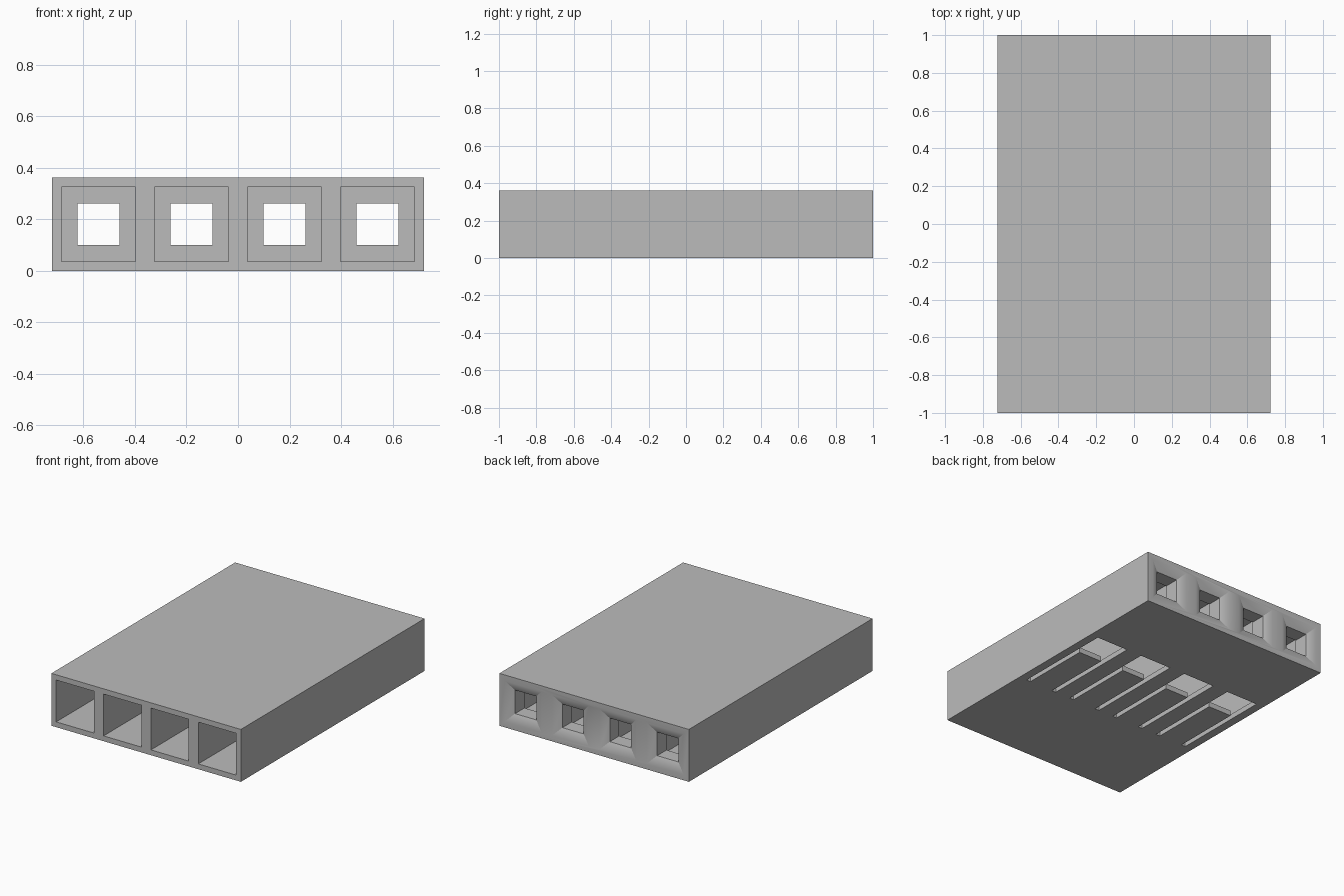
import bpy, bmesh, math

PITCH = 0.361            # each of the four cells is a square of this size
HALF = 2 * PITCH
MID = PITCH / 2
CELLS = [(i - 1.5) * PITCH for i in range(4)]

if "Cube" in bpy.data.objects:
    bpy.data.objects.remove(bpy.data.objects["Cube"])

grey = bpy.data.materials.new("plain grey")
grey.use_nodes = True
colour = (0.5, 0.5, 0.5, 1)
grey.diffuse_color = colour
grey.node_tree.nodes["Principled BSDF"].inputs["Base Color"].default_value = colour


def loft(bm, rings):
    """Skin a row of closed point loops and cap both ends."""
    loops = [[bm.verts.new(p) for p in ring] for ring in rings]
    for a, b in zip(loops, loops[1:]):
        for i in range(len(a)):
            j = (i + 1) % len(a)
            bm.faces.new((a[i], a[j], b[j], b[i]))
    bm.faces.new(loops[0][::-1])
    bm.faces.new(loops[-1])


def square(x, half, y):
    return [(x + sx * half, y, MID + sz * half)
            for sx, sz in ((-1, -1), (-1, 1), (1, 1), (1, -1))]


def finish(name, bm):
    bmesh.ops.recalc_face_normals(bm, faces=bm.faces)
    mesh = bpy.data.meshes.new(name)
    bm.to_mesh(mesh)
    bm.free()
    mesh.materials.append(grey)
    ob = bpy.data.objects.new(name, mesh)
    bpy.context.collection.objects.link(ob)
    return ob


# Solid block
bm = bmesh.new()
bmesh.ops.create_cube(bm, size=1)
for v in bm.verts:
    v.co.x *= 2 * HALF
    v.co.y *= 2
    v.co.z = (v.co.z + 0.5) * PITCH
housing = finish("connector_housing", bm)

# Contact channels: wide from the front, a small square hole, a shallow funnel at the back
bm = bmesh.new()
for x in CELLS:
    loft(bm, [square(x, h, y) for h, y in
              ((0.144, -1.1), (0.144, 0.87), (0.081, 0.87),
               (0.081, 0.972), (0.14, 1.0), (0.14, 1.1))])
channels = finish("channel_cutter", bm)

# U-shaped slots in the floor, each leaving a latch tongue hinged at the front
bm = bmesh.new()
slot, tongue = 0.122, 0.09
front, tip, back = -0.28, 0.21, 0.43
outline = [(-slot, front), (-tongue, front), (-tongue, tip), (tongue, tip),
           (tongue, front), (slot, front), (slot, back), (-slot, back)]
for x in CELLS:
    loft(bm, [[(x + px, py, z) for px, py in outline] for z in (-0.1, 0.1)])
slots = finish("latch_slot_cutter", bm)

# Cut the block, then drop the cutters
bpy.context.view_layer.objects.active = housing
for cutter in (channels, slots):
    cutter.hide_render = True
    cut = housing.modifiers.new(cutter.name, "BOOLEAN")
    cut.operation = "DIFFERENCE"
    cut.solver = "EXACT"
    cut.object = cutter
    bpy.ops.object.modifier_apply(modifier=cut.name)
    bpy.data.objects.remove(cutter)

# Soften the funnels only
bpy.ops.object.select_all(action="DESELECT")
housing.select_set(True)
bpy.ops.object.shade_smooth_by_angle(angle=math.radians(30))
